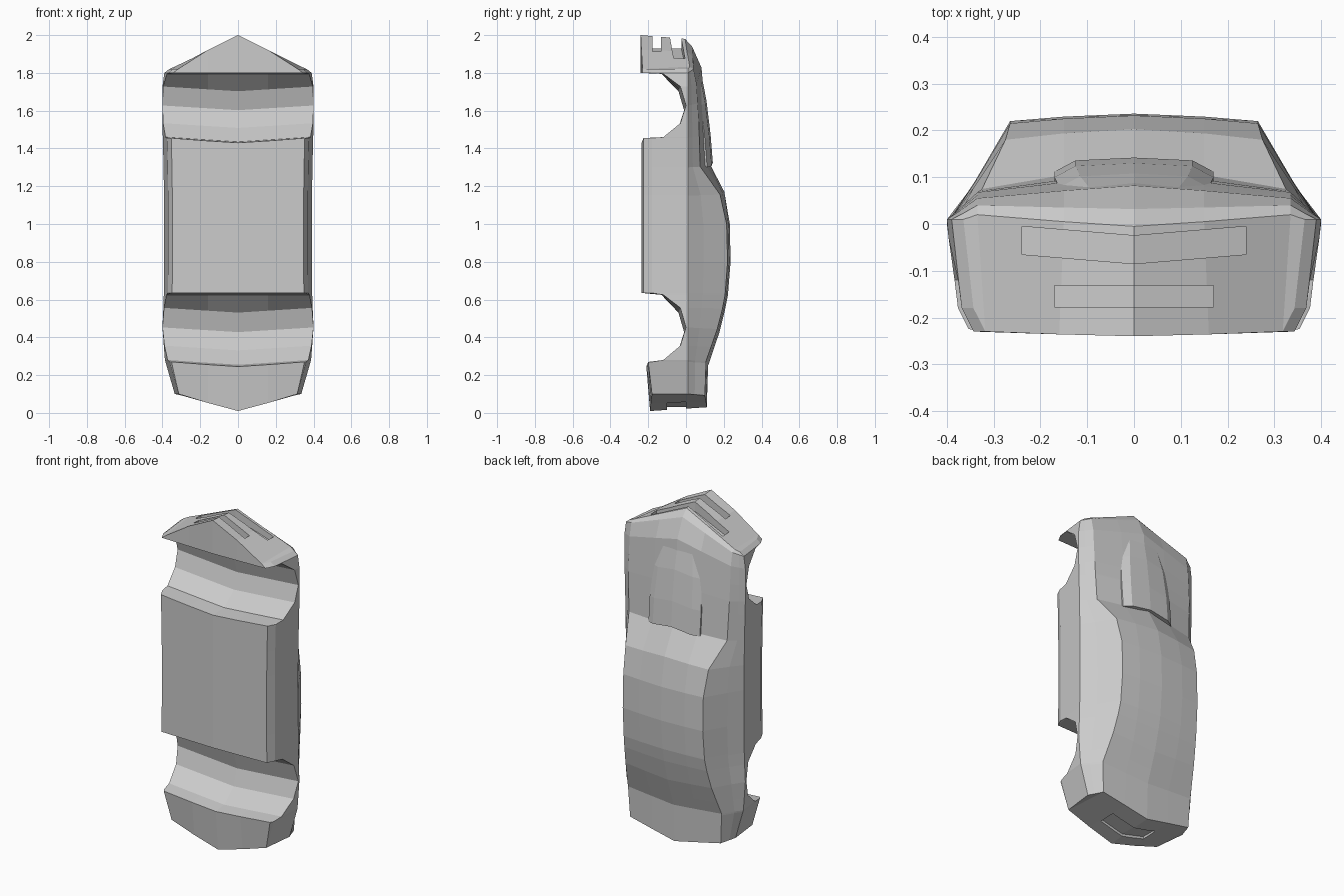
import bpy, bmesh

cube = bpy.data.objects.get("Cube")
if cube:
    bpy.data.objects.remove(cube)

paint = bpy.data.materials.new("light grey")
paint.use_nodes = True
GREY = (0.6, 0.6, 0.6, 1)
paint.diffuse_color = GREY
paint.node_tree.nodes["Principled BSDF"].inputs["Base Color"].default_value = GREY


def make_object(name, bm):
    bmesh.ops.recalc_face_normals(bm, faces=bm.faces)
    mesh = bpy.data.meshes.new(name)
    bm.to_mesh(mesh)
    bm.free()
    mesh.materials.append(paint)
    obj = bpy.data.objects.new(name, mesh)
    bpy.context.collection.objects.link(obj)
    return obj


def mirrored_loft(name, rings, caps):
    """Skin half rings, close both ends, then mirror across the centre plane."""
    bm = bmesh.new()
    rows = [[bm.verts.new(point) for point in ring] for ring in rings]
    for row, following in zip(rows, rows[1:]):
        for i in range(len(row) - 1):
            bm.faces.new((row[i], row[i + 1], following[i + 1], following[i]))
    for row in (rows[0], rows[-1]):
        for cap in caps:
            bm.faces.new([row[i] for i in cap])
    bmesh.ops.mirror(bm, geom=bm.verts[:] + bm.edges[:] + bm.faces[:],
                     axis='X', merge_dist=0.0005)
    bmesh.ops.remove_doubles(bm, verts=bm.verts, dist=0.0005)
    return make_object(name, bm)


# Upper body keys: height, half width, roof edge x, roof edge y, crown, sweep
UPPER_KEYS = [
    (0.1, 0.335, 0.3, 0.1, 0.11, -0.07),
    (0.28, 0.387, 0.31, 0.106, 0.117, -0.03),
    (0.45, 0.4, 0.285, 0.165, 0.175, -0.03),
    (0.6, 0.393, 0.268, 0.205, 0.22, 0),
    (0.8, 0.392, 0.265, 0.22, 0.236, 0),
    (1, 0.392, 0.265, 0.215, 0.232, 0),
    (1.15, 0.392, 0.275, 0.18, 0.203, 0.02),
    (1.3, 0.394, 0.325, 0.075, 0.125, 0.02),
    (1.53, 0.4, 0.335, 0.068, 0.104, 0.03),
    (1.73, 0.4, 0.335, 0.055, 0.082, 0.1),
    (1.8, 0.39, 0.335, 0.04, 0.032, 0.14),
    (1.82, 0.365, 0.335, 0.02, -0.005, 0.16),
]


def upper_at(z):
    """Blend the two keys on either side of a height."""
    for low, high in zip(UPPER_KEYS, UPPER_KEYS[1:]):
        if z <= high[0]:
            t = (z - low[0]) / (high[0] - low[0])
            return [a + (b - a) * t for a, b in zip(low[1:], high[1:])]


def side_width(y, widest):
    if y < -0.18:
        return widest - 0.022 + (y + 0.18) * 0.5
    return widest + y * 0.12


def body_ring(z, floor, floor_sweep):
    """Half section from floor centre, round the side, to roof centre."""
    widest, edge_x, edge_y, crown, sweep = upper_at(z)
    sill = max(floor + 0.002, -0.18)
    shoulder = 0.01
    belt_x = widest + (edge_x - widest) * 0.42
    belt_y = shoulder + (edge_y - shoulder) * 0.4
    points = [
        (0, floor - 0.01, floor_sweep),
        (0.16, floor - 0.006, floor_sweep),
        (side_width(floor, widest), floor, 0),
        (side_width(sill, widest), sill, 0),
        (widest, shoulder, 0),
        (belt_x, belt_y, sweep),
        (edge_x, edge_y, sweep),
        (0.15, edge_y + (crown - edge_y) * 0.6, sweep),
        (0, crown, sweep),
    ]
    return [(x, y, z + s * max(0, 1 - x / widest)) for x, y, s in points]


# Floor stations: height, floor y, sweep; the tail, sill and nose first
SILL = -0.225
ARCH_SWEEP = -0.025
stations = [(0.1, -0.18, -0.09), (0.27, -0.2, ARCH_SWEEP), (0.635, SILL, 0),
            (1.455, SILL, ARCH_SWEEP), (1.8, -0.23, 0), (1.82, -0.23, 0.18)]
stations += [(z, SILL, 0) for z in (0.8, 1, 1.15, 1.3)]

# The same wheel arch is repeated at both axles
for start, length in ((0.28, 0.345), (1.46, 0.335)):
    for t, depth in ((0, -0.12), (0.22, -0.03), (0.5, 0), (0.8, -0.03), (1, -0.12)):
        stations.append((start + length * t, depth, ARCH_SWEEP if t < 1 else 0))

body = mirrored_loft("car_body", [body_ring(*s) for s in sorted(stations)],
                     [(0, 1, 7, 8), (1, 2, 6, 7), (2, 3, 4, 5, 6)])


# Raised hood scoop with a step at its rear end
def scoop_ring(z, top, base, half_width):
    return [(0, base, z + 0.025), (half_width, base, z),
            (half_width, top - 0.03, z),
            (half_width - 0.045, top - 0.006, z + 0.008),
            (0, top, z + 0.025)]


mirrored_loft("hood_scoop",
              [scoop_ring(1.3, 0.142, 0.07, 0.17), scoop_ring(1.45, 0.13, 0.07, 0.17),
               scoop_ring(1.63, 0.108, 0.06, 0.16), scoop_ring(1.76, 0.083, 0.04, 0.14)],
              [(0, 1, 2, 3, 4)])


def cut_slot(name, half_x, y_low, y_high, rise, floor_z, floor_edge_z, outer_z):
    """Carve a swept slot into one end of the body; rise lifts its outer ends."""
    bm = bmesh.new()
    plan = [(-half_x, floor_edge_z), (0, floor_z), (half_x, floor_edge_z),
            (half_x, outer_z), (0, outer_z), (-half_x, outer_z)]
    low, high = [[bm.verts.new((x, y + rise * abs(x) / half_x, z)) for x, z in plan]
                 for y in (y_low, y_high)]
    for layer in (low, high):
        bm.faces.new((layer[0], layer[1], layer[4], layer[5]))
        bm.faces.new((layer[1], layer[2], layer[3], layer[4]))
    for i in range(len(plan)):
        bm.faces.new((low[i - 1], low[i], high[i], high[i - 1]))
    cutter = make_object(name, bm)
    cutter.hide_render = True
    cut = body.modifiers.new(name, 'BOOLEAN')
    cut.operation = 'DIFFERENCE'
    cut.solver = 'EXACT'
    cut.object = cutter
    bpy.context.view_layer.objects.active = body
    bpy.ops.object.modifier_apply(modifier=cut.name)
    bpy.data.objects.remove(cutter)


# Grille, lower intake and tail plate recess
cut_slot("grille_cutter", 0.24, -0.085, -0.025, 0.02, 1.93, 1.84, 2.1)
cut_slot("intake_cutter", 0.17, -0.178, -0.132, 0, 1.93, 1.875, 2.1)
cut_slot("plate_cutter", 0.15, -0.1, 0, 0, 0.03, 0.068, -0.1)
